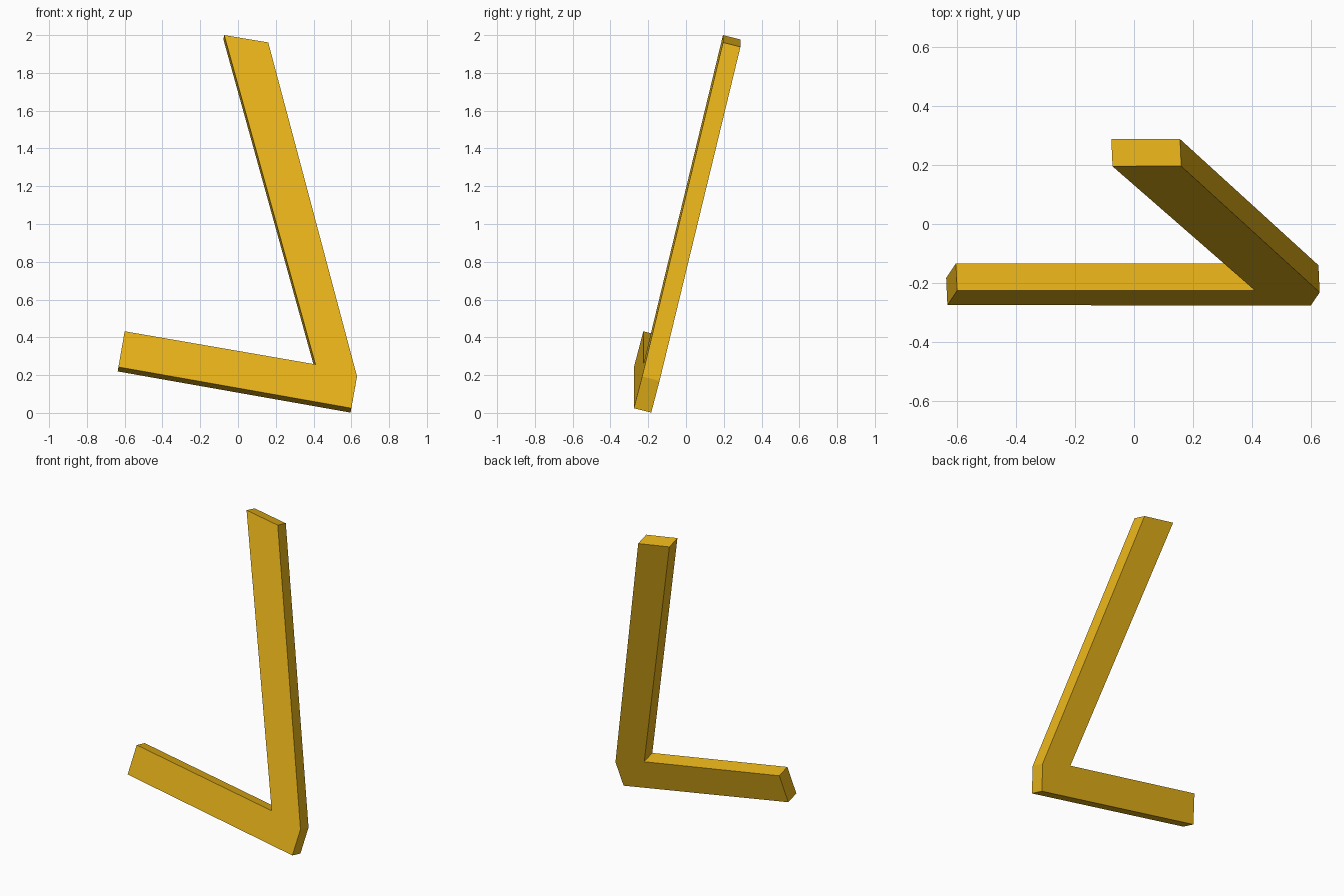
import bpy, bmesh
from mathutils import Vector

if "Cube" in bpy.data.objects:
    bpy.data.objects.remove(bpy.data.objects["Cube"])

# Tilted plane of the bar: y depends on x and z, so the flat outline leans back
SLOPE_X, SLOPE_Z, BASE_Y = 0.0444, 0.254, -0.309
THICKNESS = 0.095

# Bent bar: angular hook outline (x, z) of the front face
outline = [(-0.07, 2.0), (-0.63, 0.243), (0.60, 0.025), (0.63, 0.193), (0.16, 1.961)]
outline = [(-0.073, 2.0), (0.41, 0.257), (-0.60, 0.432), (-0.633, 0.243),
           (0.60, 0.025), (0.63, 0.193), (0.16, 1.961)]

bm = bmesh.new()
verts = [bm.verts.new((x, BASE_Y + SLOPE_X * x + SLOPE_Z * z, z)) for x, z in outline]
face = bm.faces.new(verts)

# Thicken square to the tilted plane
back = Vector((-SLOPE_X, 1, -SLOPE_Z)).normalized() * THICKNESS
extruded = bmesh.ops.extrude_face_region(bm, geom=[face], use_keep_orig=True)
moved = [v for v in extruded["geom"] if isinstance(v, bmesh.types.BMVert)]
bmesh.ops.translate(bm, verts=moved, vec=back)
bmesh.ops.recalc_face_normals(bm, faces=bm.faces[:])

mesh = bpy.data.meshes.new("bent_bar")
bm.to_mesh(mesh)
bm.free()
bar = bpy.data.objects.new("bent_bar", mesh)
bpy.context.collection.objects.link(bar)

# Golden yellow
gold = bpy.data.materials.new("golden_yellow")
gold.diffuse_color = (0.80, 0.45, 0.01, 1)
gold.use_nodes = True
gold.node_tree.nodes["Principled BSDF"].inputs["Base Color"].default_value = gold.diffuse_color
mesh.materials.append(gold)
